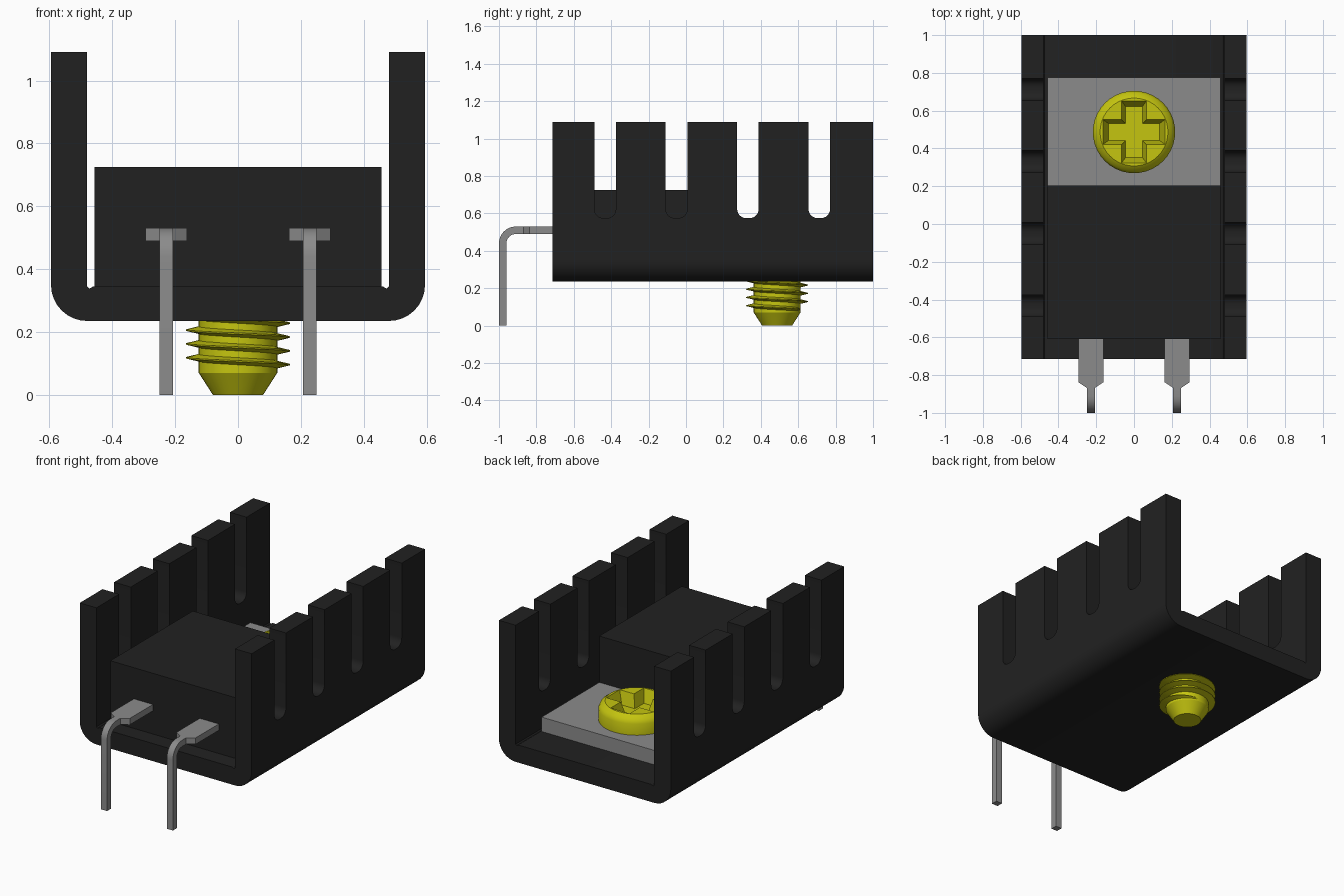
import bpy, bmesh, math

cube = bpy.data.objects.get("Cube")
if cube:
    bpy.data.objects.remove(cube, do_unlink=True)


def material(name, rgb, rough=0.5):
    m = bpy.data.materials.new(name)
    m.use_nodes = True
    m.diffuse_color = (*rgb, 1)
    bsdf = m.node_tree.nodes["Principled BSDF"]
    bsdf.inputs["Base Color"].default_value = (*rgb, 1)
    bsdf.inputs["Roughness"].default_value = rough
    return m


BLACK = material("black", (0.0155, 0.0155, 0.0155))
GREY = material("tinned grey", (0.26, 0.26, 0.26))
YELLOW = material("yellow", (0.56, 0.56, 0.005))


def finish(name, bm, mat):
    bmesh.ops.recalc_face_normals(bm, faces=bm.faces)
    me = bpy.data.meshes.new(name)
    bm.to_mesh(me)
    bm.free()
    ob = bpy.data.objects.new(name, me)
    bpy.context.collection.objects.link(ob)
    me.materials.append(mat)
    return ob


def add_loft(bm, rings):
    """Skin a row of equal closed rings and cap both ends."""
    rows = [[bm.verts.new(p) for p in r] for r in rings]
    n = len(rows[0])
    for a, b in zip(rows, rows[1:]):
        for i in range(n):
            j = (i + 1) % n
            bm.faces.new((a[i], a[j], b[j], b[i]))
    bm.faces.new(rows[0])
    bm.faces.new(rows[-1][::-1])


def loft(name, rings, mat):
    bm = bmesh.new()
    add_loft(bm, rings)
    return finish(name, bm, mat)


def box(name, x0, x1, y0, y1, z0, z1, mat):
    ring = [(x0, y0), (x1, y0), (x1, y1), (x0, y1)]
    return loft(name, [[(x, y, z) for x, y in ring] for z in (z0, z1)], mat)


def arc(cx, cy, r, a0, a1, n=8):
    return [(cx + r * math.cos(math.radians(a0 + (a1 - a0) * i / n)),
             cy + r * math.sin(math.radians(a0 + (a1 - a0) * i / n))) for i in range(n + 1)]


def activate(ob):
    bpy.ops.object.select_all(action='DESELECT')
    ob.select_set(True)
    bpy.context.view_layer.objects.active = ob


def cut(ob, cutter):
    mod = ob.modifiers.new("cut", 'BOOLEAN')
    mod.operation, mod.solver, mod.object = 'DIFFERENCE', 'EXACT', cutter
    activate(ob)
    bpy.ops.object.modifier_apply(modifier=mod.name)
    bpy.data.objects.remove(cutter, do_unlink=True)


def smooth(ob):
    activate(ob)
    bpy.ops.object.shade_smooth_by_angle(angle=math.radians(30))


# Heatsink: U-shaped channel with rounded lower edges
half = [(0.46, 0.345), (0.473, 0.338), (0.48, 0.345), (0.48, 1.09), (0.595, 1.09)]
half += arc(0.48, 0.35, 0.115, 0, -90)
profile = half + [(-x, z) for x, z in reversed(half)]
heatsink = loft("heatsink", [[(x, y, z) for x, z in profile] for y in (-0.715, 1.0)], BLACK)

# Four round-bottomed slots through both walls
bm = bmesh.new()
for i in range(4):
    y, w, r = -0.4325 + i * 0.3817, 0.0575, 0.048
    slot = [(y - w, 1.2)] + arc(y - w + r, 0.575 + r, r, 180, 270, 6)
    slot += arc(y + w - r, 0.575 + r, r, 270, 360, 6) + [(y + w, 1.2)]
    add_loft(bm, [[(x, a, z) for a, z in slot] for x in (-0.7, 0.7)])
cut(heatsink, finish("slot_cutter", bm, BLACK))
smooth(heatsink)

# Component: moulded body with metal mounting tab
box("component_body", -0.457, 0.457, -0.61, 0.205, 0.345, 0.725, BLACK)
box("mounting_tab", -0.457, 0.457, 0.2, 0.775, 0.345, 0.435, GREY)

# Two bent leads: wide shoulder blade, then a narrow leg turned down
for side, cx in (("right", -0.228), ("left", 0.228)):
    edge = [(0.066, -0.6), (0.066, -0.838), (0.021, -0.868)]
    blade = edge + [(-x, y) for x, y in reversed(edge)]
    loft(side + "_lead_blade", [[(cx + x, y, z) for x, y in blade] for z in (0.49, 0.53)], GREY)
    bend = [(-0.866, 0.53)] + arc(-0.91, 0.44, 0.09, 90, 180) + [(-1.0, 0), (-0.96, 0)]
    bend += arc(-0.91, 0.44, 0.05, 180, 90) + [(-0.866, 0.49)]
    leg = loft(side + "_lead_leg", [[(cx + s, y, z) for y, z in bend] for s in (-0.021, 0.021)], GREY)
    smooth(leg)

# Screw: turned shaft and domed head
SY, SIDES = 0.487, 40
turned = [(0.08, 0), (0.125, 0.07), (0.125, 0.435), (0.218, 0.435), (0.218, 0.505),
          (0.207, 0.53), (0.18, 0.55)]
screw = loft("screw", [[(r * math.cos(2 * math.pi * k / SIDES),
                         SY + r * math.sin(2 * math.pi * k / SIDES), z)
                        for k in range(SIDES)] for r, z in turned], YELLOW)


# Tapered cross recess in the head
def cross(a, w, z):
    pts = [(a, -w), (a, w), (w, w), (w, a), (-w, a), (-w, w),
           (-a, w), (-a, -w), (-w, -w), (-w, -a), (w, -a), (w, -w)]
    return [(x, SY + y, z) for x, y in pts]


cut(screw, loft("recess_cutter", [cross(0.135, 0.045, 0.47), cross(0.168, 0.068, 0.56)], YELLOW))
smooth(screw)

# Screw thread: thin wedge wound around the shaft
rings, steps = [], 36
for k in range(int(steps * 3.75) + 1):
    turn = -0.5 + k / steps
    a = 2 * math.pi * turn
    z = 0.228 - 0.044 * turn
    tip = 0.165 - 0.045 * max(0, (turn - 3.0) / 0.25)
    rings.append([(r * math.cos(a), SY + r * math.sin(a), z + dz)
                  for r, dz in ((0.118, 0.013), (max(tip, 0.119), 0.002),
                                (max(tip, 0.119), -0.002), (0.118, -0.013))])
smooth(loft("screw_thread", rings, YELLOW))
